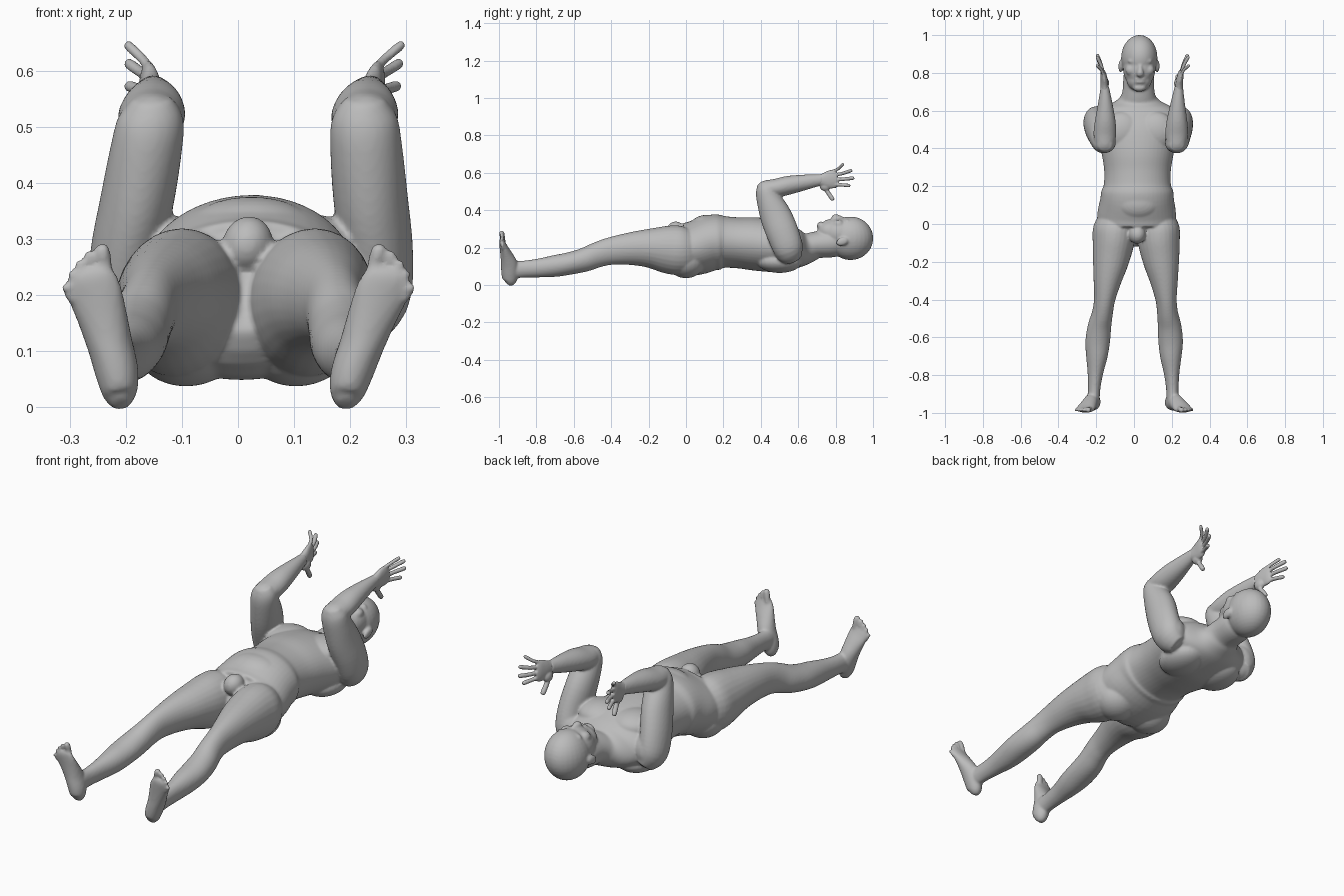
import bpy, bmesh, math
from mathutils import Vector, Matrix

cube = bpy.data.objects.get("Cube")
if cube:
    bpy.data.objects.remove(cube)

grey = bpy.data.materials.new("plain grey")
grey.use_nodes = True
grey.diffuse_color = (0.5, 0.5, 0.5, 1)
grey.node_tree.nodes["Principled BSDF"].inputs["Base Color"].default_value = (0.5, 0.5, 0.5, 1)


def spline(a, b, c, d, t):
    return 0.5 * (2 * b + (c - a) * t + (2 * a - 5 * b + 4 * c - d) * t * t
                  + (3 * b - a - 3 * c + d) * t ** 3)


def loft(bm, rings, side=1, sub=4, seg=28):
    """Tube through rings (x, y, z, half width, half depth)."""
    r = [rings[0]] + rings + [rings[-1]]
    pts = [[spline(*k, s / sub) for k in zip(*r[i:i + 4])]
           for i in range(len(rings) - 1) for s in range(sub)]
    pts.append(list(rings[-1]))
    c = [Vector(p[:3]) for p in pts]
    loops = []
    for i, p in enumerate(pts):
        t = (c[min(i + 1, len(c) - 1)] - c[max(i - 1, 0)]).normalized()
        u = (Vector((1, 0, 0)) - t * t.x).normalized()
        v = t.cross(u)
        loop = []
        for k in range(seg):
            a = 2 * math.pi * k / seg
            q = c[i] + u * math.cos(a) * max(p[3], .002) + v * math.sin(a) * max(p[4], .002)
            loop.append(bm.verts.new((q.x * side, q.y, q.z)))
        loops.append(loop)
    for a, b in zip(loops, loops[1:]):
        for k in range(seg):
            bm.faces.new((a[k], a[(k + 1) % seg], b[(k + 1) % seg], b[k]))
    bm.faces.new(loops[0])
    bm.faces.new(loops[-1])


def ball(bm, centre, size, side=1, tilt=0):
    """Ellipsoid, tilted about x."""
    m = (Matrix.Translation((centre[0] * side, centre[1], centre[2]))
         @ Matrix.Rotation(tilt, 4, 'X') @ Matrix.Diagonal((*size, 1)))
    bmesh.ops.create_uvsphere(bm, u_segments=28, v_segments=18, radius=1, matrix=m)


def digit(bm, path, r, side):
    """Finger or toe with a rounded tip."""
    a, b = Vector(path[-2]), Vector(path[-1])
    tip = b + (b - a).normalized() * r * 0.7
    rings = [(*p, r, r) for p in path] + [(*tip, r * .4, r * .4)]
    loft(bm, rings, side, 3, 12)


def finish(bm, name, voxel, smooth):
    # the body leans and rolls slightly to its left
    for v in bm.verts:
        v.co.x += 0.0135 * (v.co.y + 1) + 0.05 * (v.co.z - 0.2)
    bmesh.ops.recalc_face_normals(bm, faces=bm.faces)
    me = bpy.data.meshes.new(name)
    bm.to_mesh(me)
    bm.free()
    me.materials.append(grey)
    ob = bpy.data.objects.new(name, me)
    bpy.context.collection.objects.link(ob)
    for p in me.polygons:
        p.use_smooth = True
    rm = ob.modifiers.new("skin", 'REMESH')
    rm.mode = 'VOXEL'
    rm.voxel_size = voxel
    rm.use_smooth_shade = True
    sm = ob.modifiers.new("soften", 'SMOOTH')
    sm.factor = 0.5
    sm.iterations = smooth


body = bmesh.new()

# torso, running from crotch to neck
loft(body, [(0, -.09, .21, .10, .08), (0, -.03, .19, .195, .135), (0, .05, .198, .208, .145),
            (0, .13, .225, .195, .148), (0, .175, .230, .190, .148), (0, .205, .230, .178, .138),
            (0, .28, .226, .176, .136), (0, .37, .220, .190, .142), (0, .48, .207, .215, .138),
            (0, .56, .198, .222, .118), (0, .615, .195, .185, .098), (0, .655, .200, .11, .08),
            (0, .70, .215, .085, .072), (0, .79, .225, .08, .075), (0, .84, .235, .06, .06)], seg=48)
ball(body, (0, -.055, .29), (.045, .05, .05))                  # groin
ball(body, (0, .11, .31), (.12, .09, .065))                    # belly

# head: skull, face, jaw, brow, nose, lips
ball(body, (0, .880, .250), (.096, .121, .116))
ball(body, (0, .825, .275), (.086, .105, .085))
ball(body, (0, .765, .285), (.068, .062, .060))
ball(body, (0, .722, .315), (.036, .022, .025))
ball(body, (0, .862, .338), (.066, .020, .022))
loft(body, [(0, .862, .345, .009, .010), (0, .825, .357, .012, .014),
            (0, .797, .364, .019, .016), (0, .785, .352, .016, .010)], seg=16)
for z, y in ((.342, .768), (.340, .752)):
    ball(body, (0, y, z), (.028, .008, .010))

for s in (1, -1):
    # face and ears
    ball(body, (.048, .815, .325), (.028, .030, .025), s)       # cheek
    ball(body, (.035, .843, .338), (.015, .008, .009), s)       # eye
    ball(body, (.097, .835, .232), (.012, .034, .022), s, .3)   # ear
    # chest, shoulder blade, buttock
    ball(body, (.090, .490, .285), (.105, .105, .060), s)
    ball(body, (.110, .500, .125), (.095, .120, .060), s)
    ball(body, (.098, .000, .130), (.105, .105, .093), s)
    # shoulder and upper arm
    ball(body, (.212, .545, .205), (.072, .080, .090), s)
    loft(body, [(.195, .575, .140, .04, .05), (.222, .550, .190, .062, .078),
                (.224, .520, .270, .064, .086), (.208, .480, .370, .066, .084),
                (.196, .442, .460, .064, .066), (.190, .425, .515, .058, .052),
                (.190, .415, .550, .035, .030)], s)
    # forearm
    loft(body, [(.190, .385, .505, .025, .025), (.190, .415, .510, .050, .046),
                (.190, .480, .518, .060, .050), (.190, .550, .534, .054, .050),
                (.192, .640, .550, .038, .041), (.195, .705, .560, .026, .032),
                (.197, .730, .562, .022, .030)], s)
    # leg, from hip to ankle
    loft(body, [(.105, .060, .19, .08, .10), (.115, -.02, .185, .112, .130),
                (.121, -.10, .190, .110, .128), (.134, -.20, .197, .095, .104),
                (.150, -.30, .194, .074, .087), (.163, -.40, .182, .056, .074),
                (.172, -.47, .163, .055, .068), (.185, -.54, .136, .062, .064),
                (.193, -.62, .116, .065, .060), (.196, -.70, .102, .057, .058),
                (.202, -.79, .091, .041, .050), (.207, -.87, .085, .033, .045),
                (.209, -.93, .082, .032, .048), (.209, -.965, .080, .028, .040)], s)
    # foot, from heel up to the ball
    loft(body, [(.200, -.955, .006, .014, .016), (.202, -.945, .022, .030, .036),
                (.209, -.942, .060, .038, .045), (.224, -.945, .110, .040, .045),
                (.240, -.960, .160, .044, .033), (.256, -.976, .205, .048, .021),
                (.266, -.984, .232, .042, .015), (.270, -.986, .245, .030, .009)], s)
    # toes
    for x, z, tx, tz, r in ((.235, .222, .247, .282, .014), (.258, .225, .270, .272, .0095),
                            (.273, .218, .285, .257, .009), (.286, .208, .298, .238, .0088),
                            (.296, .190, .308, .215, .0085)):
        digit(body, [(x, -.980, z), ((x + tx) / 2, -.980, (z + tz) / 2), (tx, -.986, tz)], r, s)
finish(body, "body", 0.006, 5)

for s, label in ((1, "left"), (-1, "right")):
    hand = bmesh.new()
    # palm
    loft(hand, [(.195, .690, .558, .024, .030), (.197, .720, .561, .021, .032),
                (.199, .755, .562, .019, .046), (.204, .790, .568, .016, .050),
                (.208, .810, .572, .011, .042)], s, seg=24)
    # four fingers and the thumb
    for z, (tx, ty, tz), r in ((.606, (.243, .838, .645), .0085), (.586, (.240, .882, .612), .0095),
                               (.562, (.238, .892, .572), .0098), (.538, (.232, .872, .532), .0095)):
        mid = (.217, .79 + (ty - .79) * .5, z + (tz - z) * .4)
        digit(hand, [(.203, .780, z), mid, (tx, ty, tz)], r, s)
    digit(hand, [(.196, .728, .545), (.190, .752, .505), (.194, .783, .460)], .0115, s)
    ball(hand, (.192, .745, .530), (.020, .030, .028), s)
    finish(hand, label + "_hand", 0.004, 3)
